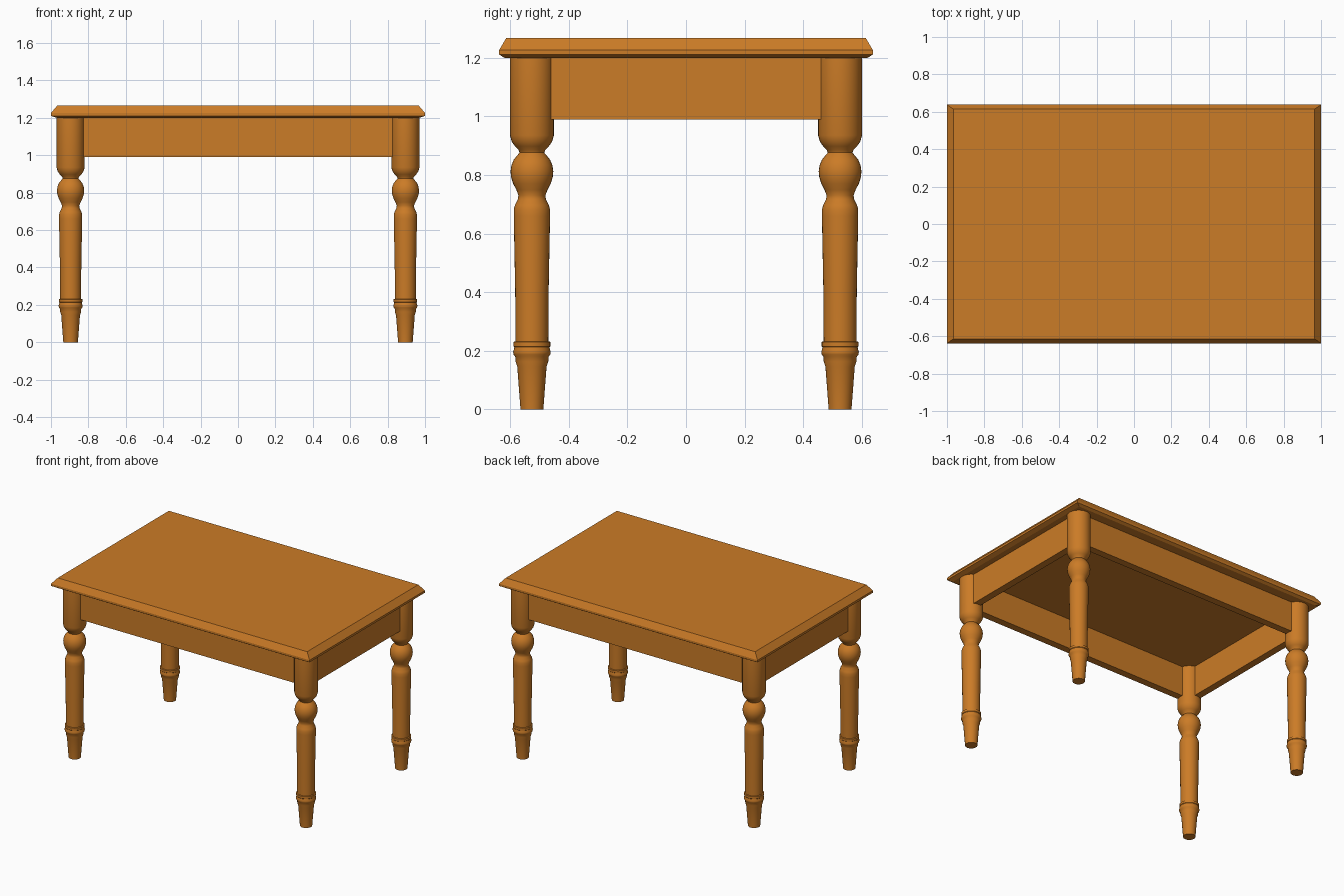
import bpy, bmesh, math

if "Cube" in bpy.data.objects:
    bpy.data.objects.remove(bpy.data.objects["Cube"])

wood = bpy.data.materials.new("warm_brown_wood")
wood.diffuse_color = (0.60, 0.20, 0.02, 1)
wood.use_nodes = True
wood.node_tree.nodes["Principled BSDF"].inputs["Base Color"].default_value = wood.diffuse_color


def make_object(name, bm):
    bmesh.ops.recalc_face_normals(bm, faces=bm.faces[:])
    me = bpy.data.meshes.new(name)
    bm.to_mesh(me)
    bm.free()
    me.materials.append(wood)
    ob = bpy.data.objects.new(name, me)
    bpy.context.collection.objects.link(ob)
    return ob


def loft(name, rings):
    """Skin a stack of closed rings and cap both ends."""
    bm = bmesh.new()
    vs = [[bm.verts.new(p) for p in ring] for ring in rings]
    n = len(vs[0])
    for a, b in zip(vs, vs[1:]):
        for i in range(n):
            j = (i + 1) % n
            bm.faces.new((a[i], a[j], b[j], b[i]))
    bm.faces.new(vs[0])
    bm.faces.new(vs[-1])
    return make_object(name, bm)


def rect(hx, hy, z):
    return [(-hx, -hy, z), (hx, -hy, z), (hx, hy, z), (-hx, hy, z)]


def box(name, x0, x1, y0, y1, z0, z1):
    return loft(name, [[(x0, y0, z), (x1, y0, z), (x1, y1, z), (x0, y1, z)]
                       for z in (z0, z1)])


# Table top with moulded edge
loft("table_top", [rect(0.97, 0.62, 1.20), rect(1.0, 0.638, 1.211),
                   rect(1.0, 0.638, 1.226), rect(0.965, 0.614, 1.267)])

# Aprons between the legs
AX, AY, T = 0.93, 0.557, 0.05
LX, LY = 0.895, 0.526
for s, side in ((-1, "front"), (1, "back")):
    y0, y1 = sorted((s * AY, s * (AY - T)))
    box(side + "_apron", -LX, LX, y0, y1, 0.99, 1.205)
for s, side in ((-1, "left"), (1, "right")):
    x0, x1 = sorted((s * AX, s * (AX - T)))
    box(side + "_apron", x0, x1, -LY, LY, 0.99, 1.205)

# Turned legs: (radius, height)
profile = [(0.039, 0), (0.050, 0.145), (0.056, 0.163), (0.057, 0.18),
           (0.063, 0.187), (0.064, 0.197), (0.061, 0.206), (0.060, 0.212),
           (0.063, 0.215), (0.063, 0.230), (0.056, 0.232), (0.057, 0.40),
           (0.062, 0.66), (0.062, 0.682), (0.058, 0.697), (0.048, 0.717),
           (0.046, 0.730), (0.053, 0.749), (0.064, 0.770), (0.071, 0.792),
           (0.073, 0.812), (0.070, 0.833), (0.062, 0.852), (0.050, 0.867),
           (0.042, 0.876), (0.046, 0.886), (0.058, 0.898), (0.069, 0.914),
           (0.075, 0.935), (0.075, 1.205)]
N = 32
for sx, nx in ((-1, "left"), (1, "right")):
    for sy, ny in ((-1, "front"), (1, "back")):
        rings = [[(sx * LX + r * math.cos(2 * math.pi * i / N),
                   sy * LY + r * math.sin(2 * math.pi * i / N), z)
                  for i in range(N)] for r, z in profile]
        leg = loft(f"{ny}_{nx}_leg", rings)
        bpy.ops.object.select_all(action='DESELECT')
        leg.select_set(True)
        bpy.context.view_layer.objects.active = leg
        bpy.ops.object.shade_smooth_by_angle(angle=math.radians(40))
